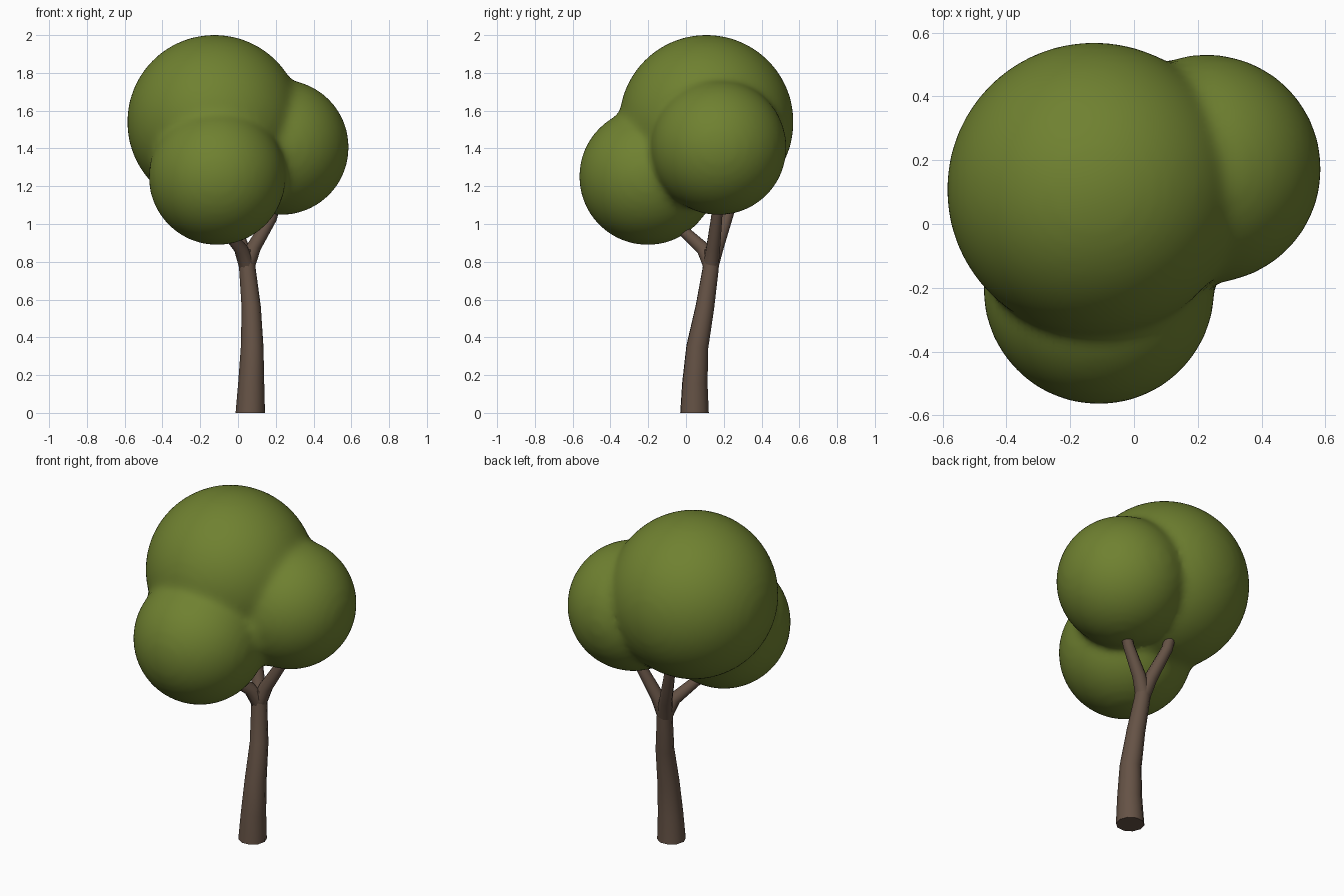
import bpy
import bmesh
from math import radians
from mathutils import Matrix, Vector

cube = bpy.data.objects.get("Cube")
if cube:
    bpy.data.objects.remove(cube, do_unlink=True)


def make_material(name, rgb):
    mat = bpy.data.materials.new(name)
    mat.use_nodes = True
    mat.diffuse_color = (*rgb, 1)
    mat.node_tree.nodes["Principled BSDF"].inputs["Base Color"].default_value = (*rgb, 1)
    return mat


bark = make_material("bark brown", (0.13, 0.085, 0.06))
leaf = make_material("leaf green", (0.16, 0.22, 0.03))


def activate(obj):
    bpy.ops.object.select_all(action="DESELECT")
    obj.select_set(True)
    bpy.context.view_layer.objects.active = obj


def limb(name, points):
    """Tapered round tube through (x, y, z, radius) points."""
    curve = bpy.data.curves.new(name, "CURVE")
    curve.dimensions = "3D"
    curve.bevel_depth = 1
    curve.bevel_resolution = 3
    curve.use_fill_caps = True
    spline = curve.splines.new("POLY")
    spline.points.add(len(points) - 1)
    for p, (x, y, z, r) in zip(spline.points, points):
        p.co = (x, y, z, 1)
        p.radius = r
    obj = bpy.data.objects.new(name, curve)
    bpy.context.collection.objects.link(obj)
    obj.data.materials.append(bark)
    activate(obj)
    bpy.ops.object.convert(target="MESH")
    bpy.ops.object.shade_smooth_by_angle(angle=radians(50))
    return obj


# Trunk, leaning back, with a flat foot
trunk = limb("trunk", [
    (0.065, 0.045, 0, 0.078), (0.07, 0.047, 0.16, 0.069), (0.075, 0.06, 0.35, 0.06),
    (0.07, 0.1, 0.56, 0.051), (0.05, 0.13, 0.76, 0.044), (0.045, 0.138, 0.86, 0.042)])
for v in trunk.data.vertices:
    if v.co.z < 0.03:
        v.co.z = 0

# Three branches spreading into the crown
fork = (0.047, 0.132, 0.78, 0.043)
limb("front_branch", [fork, (0.015, 0.09, 0.87, 0.037),
                      (-0.07, -0.02, 0.97, 0.029), (-0.11, -0.08, 1.05, 0.026)])
limb("left_branch", [fork, (0.085, 0.145, 0.88, 0.038),
                     (0.175, 0.162, 1.03, 0.031), (0.21, 0.17, 1.14, 0.028)])
limb("back_branch", [fork, (0.02, 0.165, 0.88, 0.037),
                     (-0.045, 0.225, 1.06, 0.031), (-0.07, 0.24, 1.18, 0.028)])

# Crown: three round lobes fused with soft creases
lobes = [((-0.125, 0.108, 1.54), 0.462),
         ((0.228, 0.173, 1.406), 0.359),
         ((-0.11, -0.203, 1.251), 0.363)]
bm = bmesh.new()
for centre, radius in lobes:
    bmesh.ops.create_icosphere(bm, subdivisions=5, radius=radius,
                               matrix=Matrix.Translation(Vector(centre)))
mesh = bpy.data.meshes.new("crown")
bm.to_mesh(mesh)
bm.free()
crown = bpy.data.objects.new("crown", mesh)
bpy.context.collection.objects.link(crown)
mesh.materials.append(leaf)
remesh = crown.modifiers.new("fuse", "REMESH")
remesh.mode = "VOXEL"
remesh.voxel_size = 0.022
remesh.use_smooth_shade = True
soften = crown.modifiers.new("soften", "SMOOTH")
soften.factor = 0.5
soften.iterations = 12
activate(crown)
bpy.ops.object.convert(target="MESH")
bpy.ops.object.shade_smooth()
